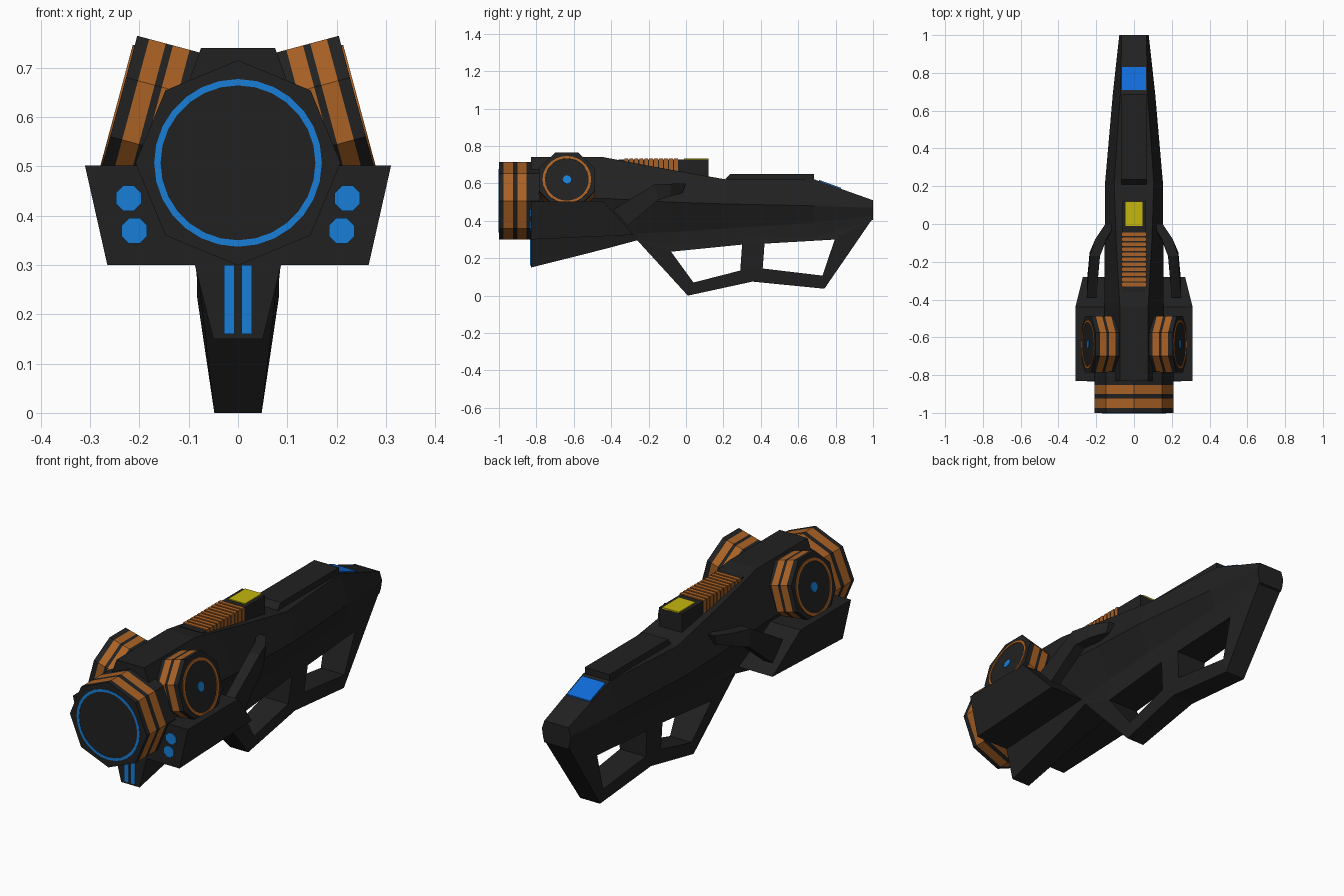
import bpy, bmesh, math
from mathutils import Vector, Matrix

if "Cube" in bpy.data.objects:
    bpy.data.objects.remove(bpy.data.objects["Cube"])


def material(name, rgb):
    m = bpy.data.materials.new(name)
    m.diffuse_color = (*rgb, 1)
    m.use_nodes = True
    m.node_tree.nodes["Principled BSDF"].inputs["Base Color"].default_value = m.diffuse_color
    return m


DARK = material("charcoal", (0.0155, 0.0155, 0.0155))
ORANGE = material("burnt_orange", (0.40, 0.12, 0.018))
BLUE = material("light_blue", (0.009, 0.21, 0.67))
DISPLAY = material("display_blue", (0.005, 0.15, 0.70))
YELLOW = material("yellow", (0.56, 0.47, 0.004))


def build(name, verts, faces, mats=(DARK,), index=None, matrix=None):
    me = bpy.data.meshes.new(name)
    me.from_pydata(verts, [], faces)
    for m in mats:
        me.materials.append(m)
    if index:
        for p, i in zip(me.polygons, index):
            p.material_index = i
    if matrix:
        me.transform(matrix)
    bm = bmesh.new()
    bm.from_mesh(me)
    bmesh.ops.recalc_face_normals(bm, faces=bm.faces)
    bm.to_mesh(me)
    bm.free()
    ob = bpy.data.objects.new(name, me)
    bpy.context.collection.objects.link(ob)
    return ob


def loft(name, rings, mats=(DARK,), bands=None, matrix=None, closed=False):
    """Join equal rings of points; cap the ends, or close into a loop."""
    n, k = len(rings[0]), len(rings)
    verts = [p for r in rings for p in r]
    faces, index = [], []
    for i in range(k if closed else k - 1):
        j = (i + 1) % k
        for a in range(n):
            b = (a + 1) % n
            faces.append((i * n + a, i * n + b, j * n + b, j * n + a))
            index.append(bands[i] if bands else 0)
    if not closed:
        faces += [tuple(range(n)), tuple(range((k - 1) * n, k * n))]
        index += [0, 0]
    return build(name, verts, faces, mats, index, matrix)


def circle(r, h, n, phase=0):
    return [(r * math.cos(2 * math.pi * (i + phase) / n),
             r * math.sin(2 * math.pi * (i + phase) / n), h) for i in range(n)]


def along(origin, axis):
    return Matrix.Translation(origin) @ Vector(axis).to_track_quat('Z', 'Y').to_matrix().to_4x4()


def drum(name, r, depths, bands, mats, matrix, n=8, phase=0):
    return loft(name, [circle(r, -d, n, phase) for d in depths], mats, bands, matrix)


def ring(name, r0, r1, mat, matrix, n=28, t=0.004):
    rings = [circle(r0, 0, n), circle(r1, 0, n), circle(r1, t, n), circle(r0, t, n)]
    return loft(name, rings, (mat,), None, matrix, closed=True)


def prism(name, profile, x0, x1, mat=DARK):
    """Side (y, z) profile extruded across x; x limits may be functions of z."""
    f = lambda x, z: x(z) if callable(x) else x
    return loft(name, [[(f(x, z), y, z) for y, z in profile] for x in (x0, x1)], (mat,))


def box(name, x0, x1, y0, y1, z0, z1, mat=DARK):
    return prism(name, [(y0, z0), (y1, z0), (y1, z1), (y0, z1)], x0, x1, mat)


# Main body: y station, then half-width and height of top, widest, seam, bottom
stations = [
    (-0.83, (.075, .74), (.155, .52), (.09, .31), (.05, .15)),
    (-0.44, (.075, .74), (.155, .52), (.09, .325), (.065, .248)),
    (-0.26, (.085, .706), (.155, .51), (.09, .332), (.08, .296)),
    (-0.08, (.095, .673), (.155, .50), (.09, .34), (.08, .24)),
    (0.22, (.105, .62), (.153, .49), (.09, .36), (.08, .268)),
    (0.69, (.072, .62), (.112, .48), (.085, .39), (.075, .295)),
    (1.00, (.065, .51), (.078, .47), (.072, .43), (.065, .405)),
]
loft("main_body", [[(w, y, z) for w, z in s] + [(-w, y, z) for w, z in reversed(s)]
                   for y, *s in stations])

# Grip frame with two openings
pts = dict(A=(-.26, .295), B=(.01, 0), C=(.355, .075), D=(.74, .037), E=(.995, .408),
           a=(-.08, .235), b=(.30, .273), c=(.29, .134), d=(.04, .07),
           e=(.42, .278), f=(.795, .30), g=(.73, .107), h=(.41, .145), T=(.36, .33))
keys = list(pts)
bm = bmesh.new()
vs = {}
for k, (y, z) in pts.items():
    w = .048 + .035 * min(z / .235, 1)
    vs[k] = bm.verts.new((min(w, .083 - max(0, y - .69) * .06), y, z))
for f in "ABda BCcd Chc cheb CDgh DEfg AabT beT efET".split():
    bm.faces.new([vs[k] for k in f])
out = bmesh.ops.extrude_face_region(bm, geom=bm.faces[:], use_keep_orig=True)
for v in out["geom"]:
    if isinstance(v, bmesh.types.BMVert):
        v.co.x *= -1
bmesh.ops.recalc_face_normals(bm, faces=bm.faces)
me = bpy.data.meshes.new("grip_frame")
bm.to_mesh(me)
bm.free()
me.materials.append(DARK)
bpy.context.collection.objects.link(bpy.data.objects.new("grip_frame", me))

# Muzzle drum with orange bands and a glowing ring
front = along((0, -1, .507), (0, -1, 0))
drum("muzzle_drum", .208, [0, .025, .075, .10, .147, .22], [0, 1, 0, 1, 0], (DARK, ORANGE), front)
ring("muzzle_ring", .157, .170, BLUE, along((0, -.998, .507), (0, -1, 0)))

for s, side in ((1, "right"), (-1, "left")):
    # Tilted side drum
    tilt = math.radians(15)
    axis = Vector((s * math.cos(tilt), 0, math.sin(tilt)))
    place = along((s * .243, -.637, .62), axis)
    drum(side + "_drum", .162, [0, .025, .06, .075, .11, .2], [0, 1, 0, 1, 0],
         (DARK, ORANGE), place, phase=.5)
    ring(side + "_drum_ring", .117, .130, ORANGE, place)
    drum(side + "_drum_light", .023, [-.004, .002], [0], (BLUE,), place, 12)

    # Lower side pod
    prism(side + "_pod", [(-.83, .30), (-.83, .502), (-.44, .502), (-.28, .325)],
          s * .085, lambda z: s * (.265 + (z - .30) * .225))
    for i, (x, z) in enumerate(((.222, .435), (.210, .369))):
        drum(f"{side}_pod_light_{i}", .028, [-.004, .002], [0], (BLUE,),
             along((s * x, -.83, z), (0, -1, 0)), 8, .5)

    # Bent strut from body to pod: inner x, outer x, upper (y, z), lower (y, z)
    strut = [(.10, .152, (0, .60), (-.02, .55)),
             (.147, .205, (-.08, .598), (-.085, .53)),
             (.18, .235, (-.17, .593), (-.15, .51)),
             (.20, .25, (-.39, .46), (-.31, .375))]
    loft(side + "_strut", [[(s * i, *t), (s * o, *t), (s * o, *b), (s * i, *b)]
                           for i, o, t, b in strut])

    # Light bar under the muzzle
    box(side + "_light_bar", s * .007, s * .028, -.834, -.828, .16, .30, BLUE)

# Top sight block, orange cooling ribs, yellow cap
box("sight_block", -.062, .062, -.36, .12, .60, .728)
for i in range(11):
    y = -.33 + i * .0267
    box(f"cooling_rib_{i}", -.065, .065, y, y + .019, .62, .733, ORANGE)
box("sight_cap", -.045, .045, -.01, .12, .726, .733, YELLOW)

# Rear top rail and display plate on the sloping tail
prism("rear_rail", [(.19, .60), (.235, .65), (.685, .65), (.685, .60)], -.067, .067)
prism("tail_display", [(.71, .61), (.71, .619), (.83, .576), (.83, .567)], -.063, .063, DISPLAY)
